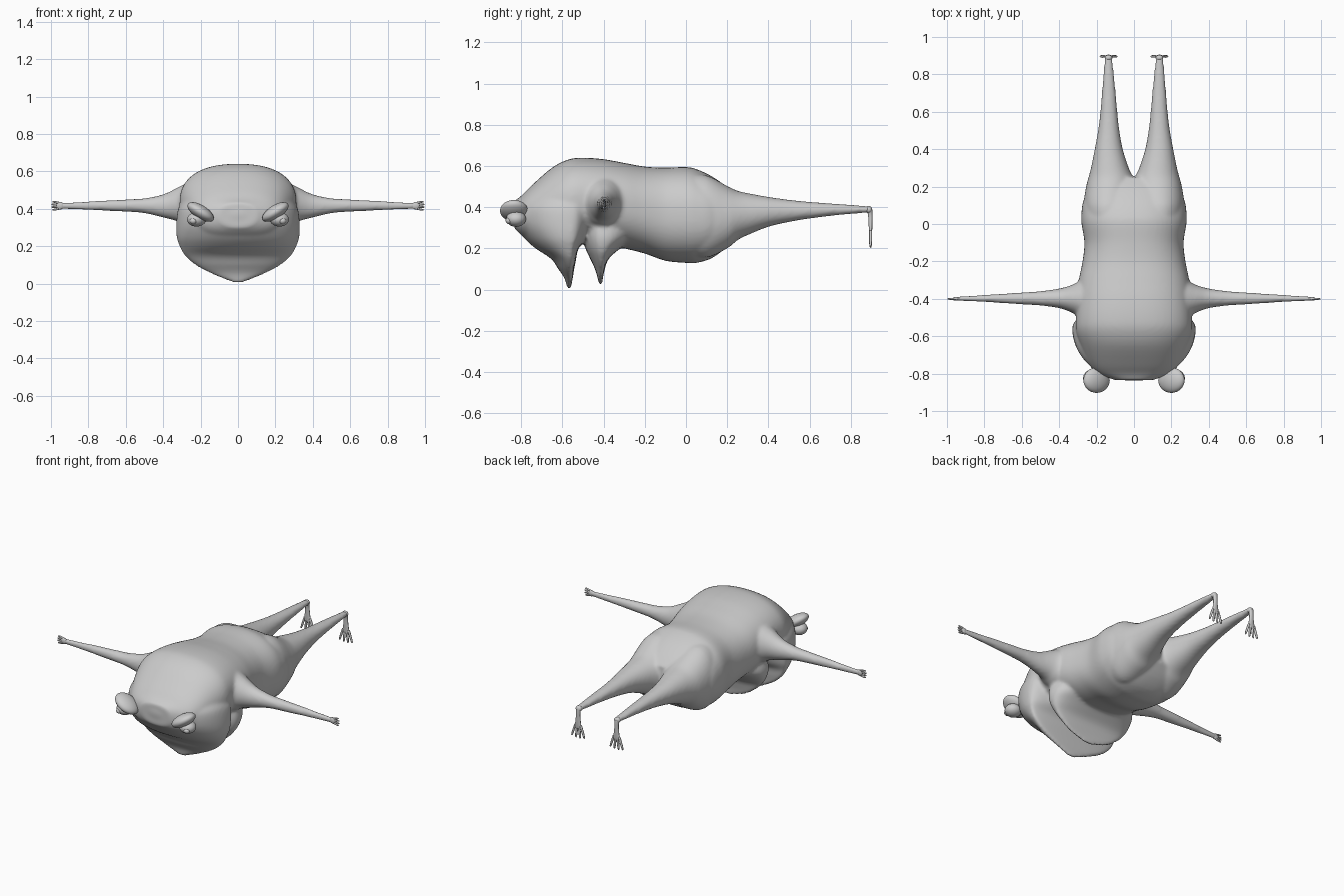
import bpy, bmesh, math
from mathutils import Vector, Matrix

if "Cube" in bpy.data.objects:
    bpy.data.objects.remove(bpy.data.objects["Cube"])

skin = bpy.data.materials.new("grey skin")
skin.diffuse_color = (0.6, 0.6, 0.6, 1)
skin.use_nodes = True
skin.node_tree.nodes["Principled BSDF"].inputs["Base Color"].default_value = skin.diffuse_color


def smooth_rows(rows, steps=4):
    """Catmull-Rom interpolation of section rows."""
    out = []
    for i in range(len(rows) - 1):
        p = [rows[max(0, min(len(rows) - 1, i + k))] for k in (-1, 0, 1, 2)]
        for s in range(steps):
            t = s / steps
            out.append([0.5 * (2 * b + (c - a) * t + (2 * a - 5 * b + 4 * c - d) * t * t
                               + (3 * b - a - 3 * c + d) * t ** 3) for a, b, c, d in zip(*p)])
    return out + [list(rows[-1])]


def loft(bm, rows, place, power=2.0, split=None, n=40):
    """Rows are (t, umin, umax, vmin, vmax); split fixes the widest v of each ring."""
    rings = []
    for t, u0, u1, v0, v1 in smooth_rows(rows):
        uc, ur = (u0 + u1) / 2, (u1 - u0) / 2
        vc = (v0 + v1) / 2 if split is None else min(max(split, v0 + .005), v1 - .005)
        ring = []
        for k in range(n):
            a = 2 * math.pi * k / n
            c, s = math.cos(a), math.sin(a)
            c = math.copysign(abs(c) ** (2 / power), c)
            s = math.copysign(abs(s) ** (2 / power), s)
            ring.append(bm.verts.new(place(t, uc + ur * c, vc + (v1 - vc if s > 0 else vc - v0) * s)))
        rings.append(ring)
    for a, b in zip(rings, rings[1:]):
        for k in range(n):
            bm.faces.new((a[k], a[(k + 1) % n], b[(k + 1) % n], b[k]))
    bm.faces.new(rings[0][::-1])
    bm.faces.new(rings[-1])


def finish(bm, name):
    bmesh.ops.recalc_face_normals(bm, faces=bm.faces[:])
    for f in bm.faces:
        f.smooth = True
    me = bpy.data.meshes.new(name)
    bm.to_mesh(me)
    bm.free()
    ob = bpy.data.objects.new(name, me)
    bpy.context.collection.objects.link(ob)
    me.materials.append(skin)
    return ob


along_y = lambda t, u, v: (u, t, v)
along_z = lambda t, u, v: (u, v, t)

bm = bmesh.new()
# torso and skull: y, left, right, bottom, top
torso = [(-.835, .10, .30, .43), (-.80, .19, .265, .455), (-.75, .24, .23, .505),
         (-.65, .285, .20, .592), (-.57, .31, .215, .632), (-.5, .31, .235, .64),
         (-.4, .305, .22, .633), (-.3, .295, .2, .615), (-.2, .275, .175, .597),
         (-.1, .265, .14, .592), (0, .28, .13, .595), (.05, .281, .13, .585),
         (.12, .272, .15, .553), (.19, .235, .20, .505), (.25, .17, .27, .45)]
loft(bm, [(y, -w, w, b, t) for y, w, b, t in torso], along_y, 2.35, n=64)
# upper jaw: z, half width, front, back
upper = [(.003, .02, -.575, -.56), (.055, .15, -.59, -.55), (.1, .23, -.62, -.543),
         (.15, .285, -.655, -.533), (.2, .312, -.73, -.522), (.25, .328, -.785, -.48),
         (.32, .33, -.83, -.45), (.4, .32, -.835, -.42), (.45, .29, -.79, -.42)]
loft(bm, [(z, -w, w, f, b) for z, w, f, b in upper], along_z, 2.1, -.555, 64)
# lower jaw
lower = [(.025, .03, -.422, -.407), (.06, .14, -.43, -.403), (.1, .2, -.442, -.394),
         (.15, .25, -.465, -.375), (.2, .28, -.488, -.32), (.26, .29, -.5, -.25),
         (.34, .27, -.5, -.25)]
loft(bm, [(z, -w, w, f, b) for z, w, f, b in lower], along_z, 2.3, -.405, 64)
# legs: y, inner, outer, bottom, top
legs = [(0, .0, .26, .17, .56), (.1, -.0, .27, .155, .555), (.2, .0, .256, .2, .503),
        (.25, .006, .243, .24, .48), (.3, .028, .23, .265, .468), (.4, .06, .21, .305, .45),
        (.5, .078, .192, .328, .436), (.6, .089, .18, .345, .426), (.75, .102, .168, .363, .415),
        (.85, .112, .16, .371, .408), (.895, .116, .156, .376, .404)]
# arms: x, bottom, top, front, back
arms = [(.2, .3, .57, -.53, -.28), (.28, .31, .535, -.505, -.3), (.33, .335, .51, -.475, -.325),
        (.4, .353, .477, -.45, -.345), (.5, .376, .456, -.436, -.359), (.6, .384, .45, -.43, -.366),
        (.8, .393, .44, -.417, -.379), (.92, .398, .434, -.411, -.387), (.955, .398, .434, -.41, -.39)]
for s in (-1, 1):
    loft(bm, legs, lambda t, u, v: (s * u, t, v), 2.1)
    loft(bm, arms, lambda t, u, v: (s * t, v, u))
body = finish(bm, "body")
rm = body.modifiers.new("fuse", 'REMESH')
rm.mode = 'VOXEL'
rm.voxel_size = .01
rm.use_smooth_shade = True
sm = body.modifiers.new("soften", 'SMOOTH')
sm.factor = .5
sm.iterations = 6


def digit(bm, a, b, r0, r1, n=8):
    """Tapered, round-tipped finger or toe from a to b."""
    a, b = Vector(a), Vector(b)
    q = (b - a).to_track_quat('Z', 'Y')
    L = (b - a).length
    loft(bm, [(0, -r0, r0, -r0, r0), (L * .6, -r0, r0, -r0, r0), (L * .92, -r1, r1, -r1, r1),
              (L, -.001, .001, -.001, .001)], lambda t, u, v: a + q @ Vector((u, v, t)), n=n)


def ball(bm, loc, radii, tilt=0):
    m = Matrix.Translation(loc) @ Matrix.Rotation(tilt, 4, 'Y') @ Matrix.Diagonal((*radii, 1))
    bmesh.ops.create_uvsphere(bm, u_segments=32, v_segments=20, radius=1, matrix=m)


for s, side in ((-1, "left"), (1, "right")):
    # foot: ankle bend, narrow sole and four fanned toes
    bm = bmesh.new()
    ball(bm, (s * .136, .888, .388), (.02, .016, .018))
    loft(bm, [(.39, .119, .153, .876, .904), (.36, .123, .149, .884, .906),
              (.31, .118, .154, .887, .905), (.275, .111, .161, .889, .903),
              (.262, .114, .158, .892, .9)], lambda t, u, v: (s * u, v, t), n=16)
    for k in (-1.5, -.5, .5, 1.5):
        digit(bm, (s * (.136 + k * .013), .896, .285),
              (s * (.136 + k * .030), .896, .2 + .006 * abs(k)), .007, .005)
    finish(bm, side + "_foot")
    # hand: four fingers fanned vertically
    bm = bmesh.new()
    ball(bm, (s * .95, -.4, .416), (.022, .01, .019))
    for k in (-1.5, -.5, .5, 1.5):
        digit(bm, (s * .945, -.4, .416 + k * .009),
              (s * (1 - .005 * abs(k)), -.4, .416 + k * .015), .0055, .004)
    finish(bm, side + "_hand")
    # eye: heavy slanted lid over a ball with a raised pupil
    bm = bmesh.new()
    ball(bm, (s * .2, -.835, .383), (.08, .068, .036), -s * math.radians(32))
    finish(bm, side + "_eyelid")
    bm = bmesh.new()
    ball(bm, (s * .222, -.825, .343), (.05, .048, .038))
    ball(bm, (s * .238, -.858, .335), (.02, .018, .017))
    finish(bm, side + "_eyeball")
